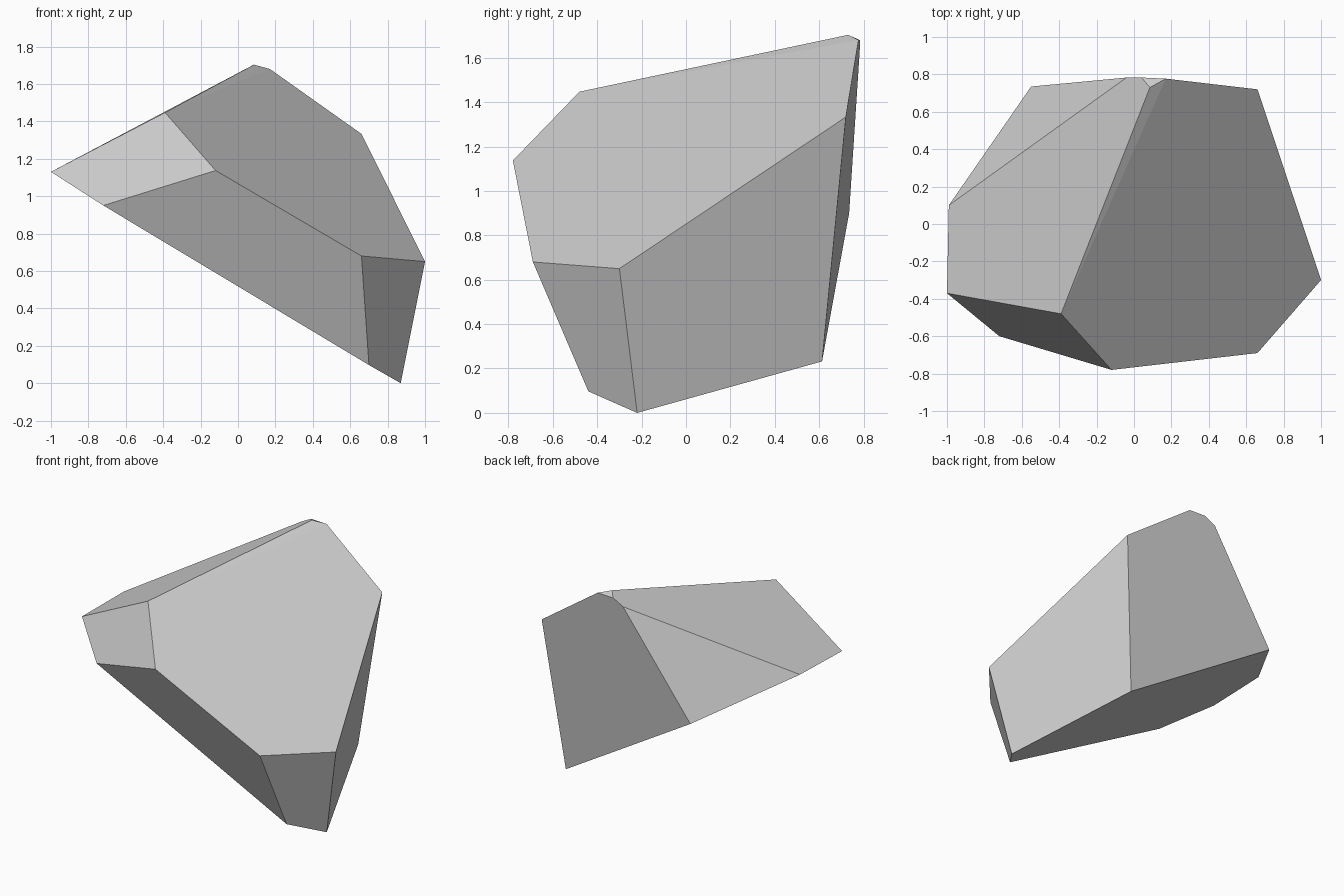
import bpy, bmesh, math

if "Cube" in bpy.data.objects:
    bpy.data.objects.remove(bpy.data.objects["Cube"])

# Corner points of the faceted stone, grouped by region
upper_front = [(-1, -.37, 1.13), (-.72, -.60, .95), (-.39, -.48, 1.447), (-.12, -.78, 1.137)]
peak = [(.085, .73, 1.703), (.17, .777, 1.68), (.04, .783, 1.68), (-.04, .783, 1.637)]
right_edge = [(.66, .72, 1.333), (1, -.30, .65), (.66, -.69, .68)]
underside = [(.70, -.44, .097), (.87, -.22, 0), (.54, .613, .232),
             (-.55, .735, .90), (-.99, .10, 1.135)]

# Wrap a convex skin around the corners and merge coplanar triangles into flat facets
bm = bmesh.new()
for p in upper_front + peak + right_edge + underside:
    bm.verts.new(p)
hull = bmesh.ops.convex_hull(bm, input=bm.verts[:])
loose = [v for v in bm.verts if not v.link_faces]
bmesh.ops.delete(bm, geom=loose, context='VERTS')
bmesh.ops.dissolve_limit(bm, angle_limit=math.radians(4), verts=bm.verts[:], edges=bm.edges[:])
bmesh.ops.recalc_face_normals(bm, faces=bm.faces[:])

# Faceted rock object, flat shaded
mesh = bpy.data.meshes.new("rock")
bm.to_mesh(mesh)
bm.free()
rock = bpy.data.objects.new("rock", mesh)
bpy.context.collection.objects.link(rock)
